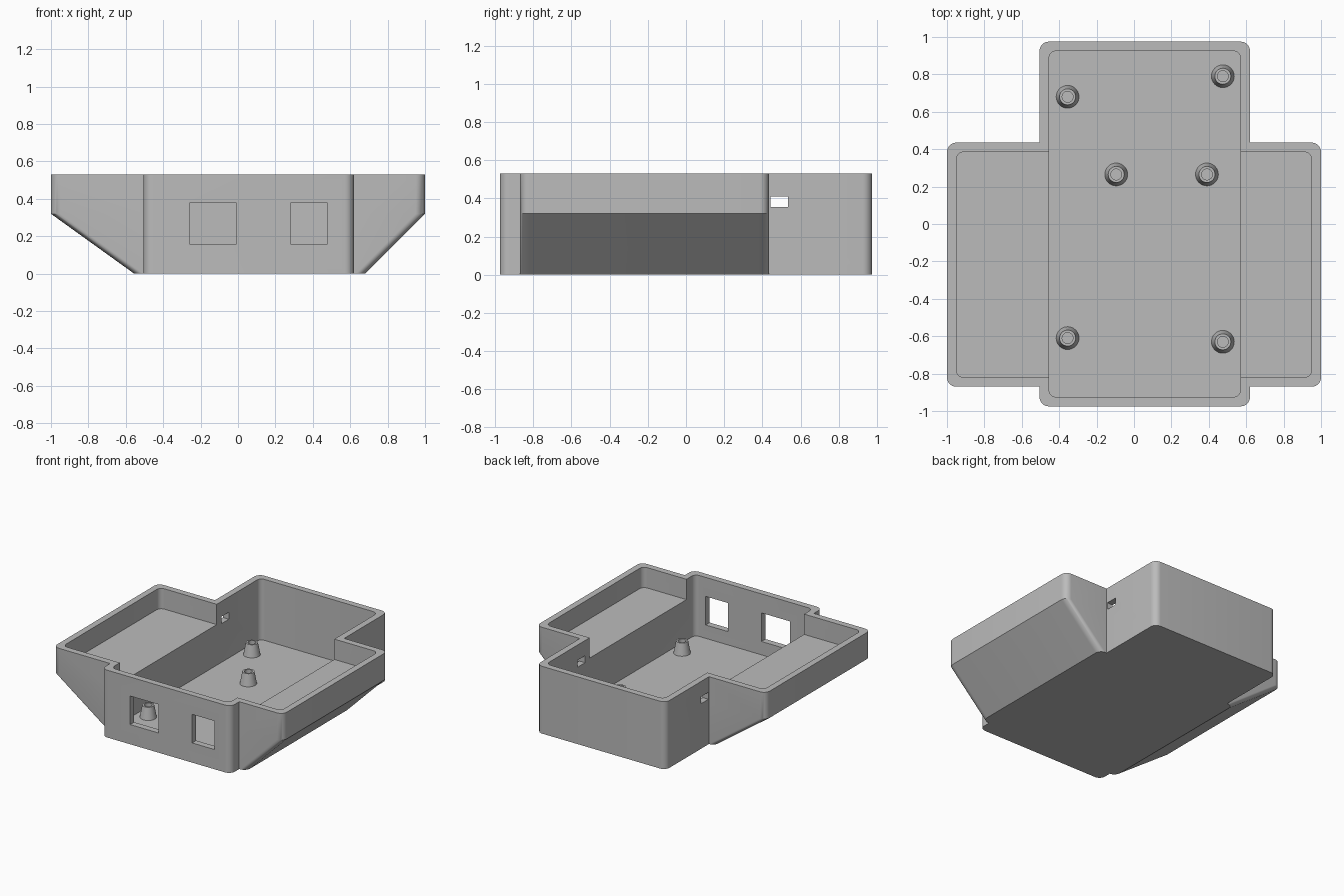
import bpy
import bmesh
from math import pi, cos, sin, radians

if "Cube" in bpy.data.objects:
    bpy.data.objects.remove(bpy.data.objects["Cube"], do_unlink=True)

HEIGHT, WALL, RIM = 0.53, 0.05, 0.7    # RIM: cutters end above the open top
CORE = (-0.505, 0.62, -0.975, 0.975)   # x0, x1, y0, y1
WING = (-1.0, 1.0, -0.87, 0.435)
WING_FOOT = (-0.555, 0.68, -0.87, 0.435)
WING_Z = 0.32

grey = bpy.data.materials.new("plain grey")
grey.use_nodes = True
grey.diffuse_color = (0.5, 0.5, 0.5, 1)
grey.node_tree.nodes["Principled BSDF"].inputs["Base Color"].default_value = (0.5, 0.5, 0.5, 1)


def make_object(name, bm):
    bmesh.ops.recalc_face_normals(bm, faces=bm.faces)
    mesh = bpy.data.meshes.new(name)
    bm.to_mesh(mesh)
    bm.free()
    mesh.materials.append(grey)
    obj = bpy.data.objects.new(name, mesh)
    bpy.context.collection.objects.link(obj)
    return obj


def rounded_rect(rect, radius, steps=8):
    x0, x1, y0, y1 = rect
    r = radius
    centres = [(x1 - r, y1 - r), (x0 + r, y1 - r), (x0 + r, y0 + r), (x1 - r, y0 + r)]
    return [(cx + r * cos(a), cy + r * sin(a))
            for q, (cx, cy) in enumerate(centres)
            for a in [(q + i / steps) * pi / 2 for i in range(steps + 1)]]


def loft(name, sections, radius=0.05):
    """Solid through rounded rectangles given as (rect, z)."""
    bm = bmesh.new()
    rings = [[bm.verts.new((x, y, z)) for x, y in rounded_rect(rect, radius)]
             for rect, z in sections]
    n = len(rings[0])
    for low, high in zip(rings, rings[1:]):
        for i in range(n):
            j = (i + 1) % n
            bm.faces.new((low[i], low[j], high[j], high[i]))
    bm.faces.new(rings[0][::-1])
    bm.faces.new(rings[-1])
    return make_object(name, bm)


def box(name, x, y, z):
    bm = bmesh.new()
    bmesh.ops.create_cube(bm, size=1)
    for v in bm.verts:
        v.co = [lo + (c + 0.5) * (hi - lo) for c, (lo, hi) in zip(v.co, (x, y, z))]
    return make_object(name, bm)


def combine(target, tool, operation):
    mod = target.modifiers.new(operation.lower(), "BOOLEAN")
    mod.operation = operation
    mod.solver = "EXACT"
    mod.object = tool
    bpy.context.view_layer.objects.active = target
    bpy.ops.object.modifier_apply(modifier=mod.name)
    bpy.data.objects.remove(tool, do_unlink=True)


def smooth(obj):
    bpy.ops.object.select_all(action="DESELECT")
    obj.select_set(True)
    bpy.context.view_layer.objects.active = obj
    bpy.ops.object.shade_smooth_by_angle(angle=radians(30))


def inset(rect):
    x0, x1, y0, y1 = rect
    return (x0 + WALL, x1 - WALL, y0 + WALL, y1 - WALL)


# Outer shell: tall core with tapering side wings
tray = loft("tray_body", [(CORE, 0), (CORE, HEIGHT)])
wings = loft("side_wings", [(WING_FOOT, 0), (WING, WING_Z), (WING, HEIGHT)])
combine(tray, wings, "UNION")

# Cavities: deep core and shallow wings
for rect, floor in ((CORE, WALL), (WING, WING_Z + WALL)):
    hollow = loft("cavity", [(inset(rect), floor), (inset(rect), RIM)], 0.04)
    combine(tray, hollow, "DIFFERENCE")

# Two front windows and a small slot through both side walls
for x in ((-0.257, -0.01), (0.283, 0.476)):
    combine(tray, box("window", x, (-1.1, -0.9), (0.155, 0.38)), "DIFFERENCE")
combine(tray, box("slot", (-0.6, 0.7), (0.442, 0.535), (0.355, 0.41)), "DIFFERENCE")
smooth(tray)

# Hollow tapered screw posts
PROFILE = [(0.062, 0.045), (0.043, 0.145), (0.029, 0.145), (0.029, 0.075), (0, 0.075)]
POSTS = [(-0.355, 0.68), (0.475, 0.79), (-0.095, 0.265),
         (0.39, 0.265), (-0.355, -0.61), (0.475, -0.63)]
for i, (px, py) in enumerate(POSTS):
    bm = bmesh.new()
    verts = [bm.verts.new((r, 0, z)) for r, z in PROFILE]
    edges = [bm.edges.new(pair) for pair in zip(verts, verts[1:])]
    bmesh.ops.spin(bm, geom=verts + edges, cent=(0, 0, 0), axis=(0, 0, 1),
                   angle=2 * pi, steps=32, use_duplicate=False)
    bmesh.ops.remove_doubles(bm, verts=bm.verts, dist=0.0005)
    post = make_object(f"screw_post_{i + 1}", bm)
    # Keep the open-bottomed lathe facing outward
    if post.data.polygons and sum(p.normal.z * p.area for p in post.data.polygons) < 0:
        post.data.flip_normals()
    post.location = (px, py, 0)
    smooth(post)
